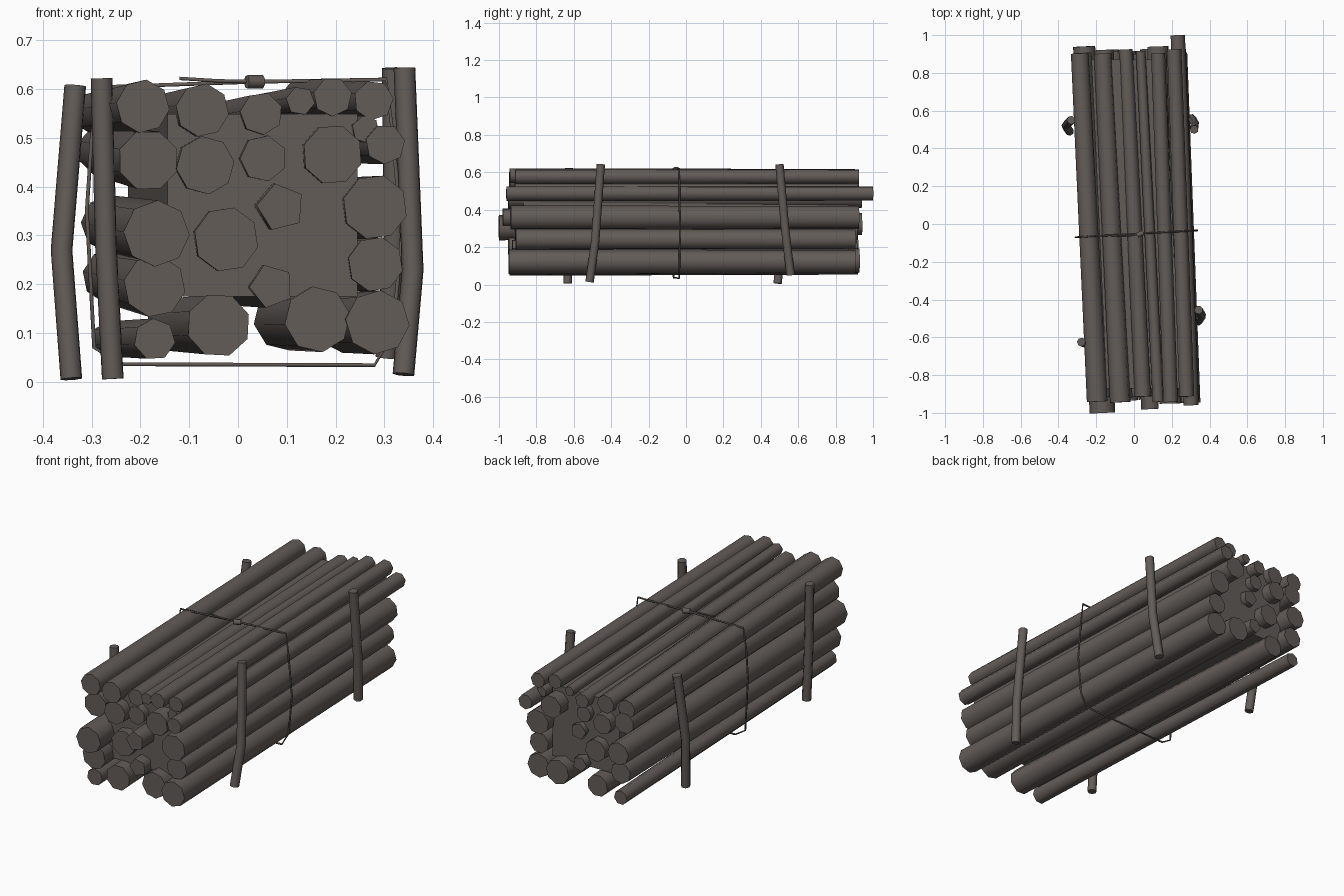
import bpy, bmesh, random
from mathutils import Vector
from math import sin, cos, pi

if "Cube" in bpy.data.objects:
    bpy.data.objects.remove(bpy.data.objects["Cube"])

random.seed(4)
wood = bpy.data.materials.new("dark_grey_wood")
wood.diffuse_color = (0.125, 0.108, 0.098, 1)
wood.use_nodes = True
wood.node_tree.nodes["Principled BSDF"].inputs["Base Color"].default_value = wood.diffuse_color


def finish(bm, name):
    bmesh.ops.recalc_face_normals(bm, faces=bm.faces[:])
    me = bpy.data.meshes.new(name)
    bm.to_mesh(me)
    bm.free()
    me.materials.append(wood)
    ob = bpy.data.objects.new(name, me)
    bpy.context.collection.objects.link(ob)
    return ob


def tube(name, pts, r, sides, phase=0.0, closed=False, taper=1.0):
    """Sweep a polygon along a path; smooth sides, flat caps."""
    pts = [Vector(p) for p in pts]
    n = len(pts)
    bm = bmesh.new()
    rings = []
    for i, p in enumerate(pts):
        if closed:
            t = pts[(i + 1) % n] - pts[i - 1]
        else:
            t = pts[min(i + 1, n - 1)] - pts[max(i - 1, 0)]
        t.normalize()
        ref = Vector((0, 1, 0)) if abs(t.y) < 0.8 else Vector((0, 0, 1))
        u = (ref - t * ref.dot(t)).normalized()
        v = t.cross(u)
        q = r if closed else r * (1 + (taper - 1) * i / (n - 1))
        rings.append([bm.verts.new(p + q * (u * cos(a) + v * sin(a)))
                      for a in (phase + 2 * pi * k / sides for k in range(sides))])
    for i in range(n if closed else n - 1):
        a, b = rings[i], rings[(i + 1) % n]
        for k in range(sides):
            m = (k + 1) % sides
            bm.faces.new((a[k], a[m], b[m], b[k])).smooth = True
    if not closed:
        bm.faces.new(rings[0])
        bm.faces.new(rings[-1])
    return finish(bm, name)


def log(x, z, r, sides=None):
    """One log along y; it leans to -x at the back, more on the left."""
    y0, y1 = random.uniform(-.95, -.91), random.uniform(.90, .93)
    y0, y1 = long_ends.get((x, z), (y0, y1))
    if sides is None:
        sides = 8 if r > .05 else 7 if r > .035 else 6
    right = x > .15
    lean = -.036 if right else -.050
    dz = -.014 if z > .53 and not right else .02 if x < -.15 and .15 < z < .5 else 0
    tube("log", [(x, y0, z), (x + lean * (y1 - y0), y1, z + dz)], r, sides,
         random.uniform(0, 2 * pi), taper=.95 if right else .86)


# Logs that stick out further than the rest
long_ends = {(-.167, .304): (-1.0, .94), (.302, .487): (-.96, 1.0),
             (.088, .358): (-.98, .90), (.194, .466): (-.95, .94)}
for args in [
    (-.195, .565, .055), (-.073, .557, .055), (.048, .550, .044),     # top row
    (.128, .576, .030), (.194, .584, .040), (.278, .577, .041),
    (-.184, .454, .063), (-.067, .444, .060), (.052, .458, .048),     # second row
    (.194, .466, .062), (.302, .487, .041), (.262, .517, .029),
    (-.167, .304, .068), (-.024, .292, .067), (.088, .358, .050, 5),  # middle
    (.281, .358, .067), (-.171, .196, .064), (.069, .196, .046, 5),
    (.282, .241, .057),
    (-.171, .087, .043), (-.040, .116, .066), (.163, .128, .068),     # bottom row
    (.286, .122, .066),
]:
    log(*args)

# Solid core closing the gaps inside the pile
bm = bmesh.new()
bmesh.ops.create_cube(bm, size=1)
for v in bm.verts:
    y = v.co.y * 1.74
    v.co = (.05 + v.co.x * .39 - .046 * (y + .87), y, .362 + v.co.z * .375)
finish(bm, "pile_core")

# Four slightly bowed stakes along the long sides
stakes = {
    "left_front_stake": [(-.279, -.625, .622), (-.270, -.63, .28), (-.256, -.632, .006)],
    "left_back_stake": [(-.333, .55, .607), (-.361, .52, .27), (-.341, .49, .006)],
    "right_front_stake": [(.342, -.455, .643), (.359, -.485, .23), (.340, -.515, .015)],
    "right_back_stake": [(.318, .50, .643), (.322, .53, .30), (.305, .56, .05)],
}
for name, pts in stakes.items():
    tube(name, pts, .023, 7, .3)

# Rope loop round the middle with a knot and a loose end
loop = [(-.285, .604), (.03, .615), (.304, .620), (.318, .50), (.336, .30),
        (.318, .10), (.28, .034), (-.24, .036), (-.295, .07), (-.31, .35), (-.30, .50)]
tube("rope_loop", [(x, -.07 + (x + .31) * .056, z) for x, z in loop],
     .0045, 6, closed=True)
tube("rope_end", [(.03, -.052, .616), (-.04, -.066, .617), (-.12, -.062, .622)], .004, 6)
tube("rope_knot", [(.018, -.060, .615), (.05, -.046, .615)], .014, 7)
